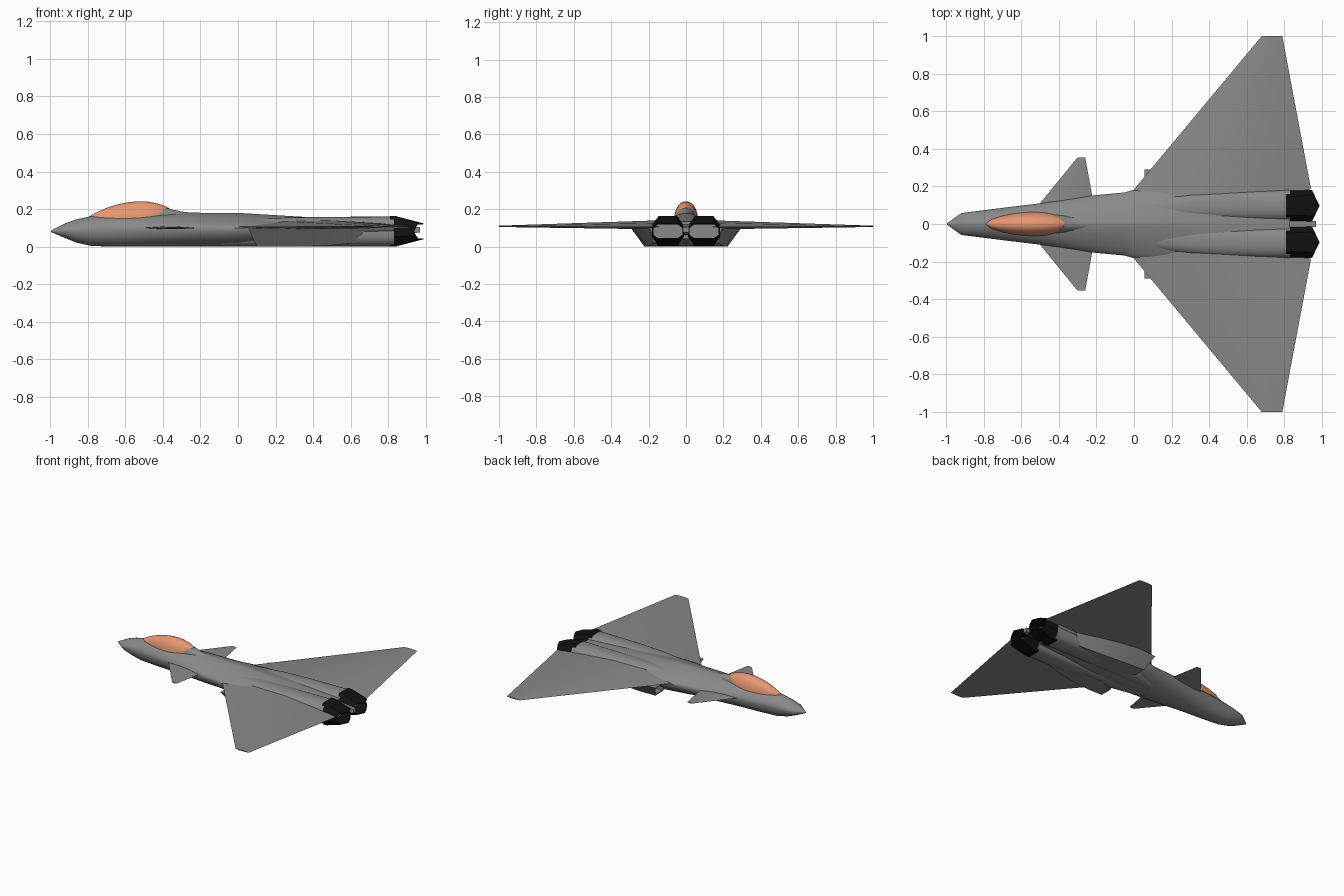
import bpy, bmesh, math


def material(name, r, g, b):
    m = bpy.data.materials.new(name)
    m.diffuse_color = (r, g, b, 1)
    return m


GREY = material("airframe grey", 0.25, 0.25, 0.25)
AMBER = material("canopy amber", 0.80, 0.31, 0.17)
BLACK = material("nozzle black", 0.006, 0.006, 0.006)


def loft(name, rings, mats, cap_mat=0, mirror=False, angle=30):
    """Skin equal-length rings of points, cap both ends."""
    bm = bmesh.new()
    vs = [[bm.verts.new(p) for p in r] for r in rings]
    n = len(rings[0])
    for a, b in zip(vs, vs[1:]):
        for i in range(n):
            j = (i + 1) % n
            bm.faces.new((a[i], a[j], b[j], b[i]))
    for r in (vs[0], vs[-1]):
        bm.faces.new(r).material_index = cap_mat
    bmesh.ops.remove_doubles(bm, verts=bm.verts, dist=1e-5)
    bmesh.ops.recalc_face_normals(bm, faces=bm.faces)
    me = bpy.data.meshes.new(name)
    bm.to_mesh(me)
    bm.free()
    for m in mats:
        me.materials.append(m)
    ob = bpy.data.objects.new(name, me)
    bpy.context.collection.objects.link(ob)
    if mirror:
        mod = ob.modifiers.new("mirror", 'MIRROR')
        mod.use_axis = (False, True, False)
        mod.use_clip = False
        mod.use_mirror_merge = False
    bpy.ops.object.select_all(action='DESELECT')
    ob.select_set(True)
    bpy.context.view_layer.objects.active = ob
    bpy.ops.object.shade_smooth_by_angle(angle=math.radians(angle))
    return ob


def oval(x, yc, zc, w, up, down, pu=1.0, pd=1.0, n=32):
    """Cross-section with separate upper and lower bulge; p > 1 pinches the sides."""
    pts = []
    for i in range(n):
        a = 2 * math.pi * i / n
        c, s = math.cos(a), math.sin(a)
        p, h = (pu, up) if s >= 0 else (pd, down)
        pts.append((x, yc + w * math.copysign(abs(c) ** p, c),
                    zc + h * math.copysign(abs(s) ** p, s)))
    return pts


# Fuselage: x, chine half width, chine z, top z, bottom z, upper pinch
stations = [
    (-0.995, 0.004, 0.082, 0.086, 0.078, 1.1), (-0.92, 0.058, 0.087, 0.125, 0.046, 1.2),
    (-0.86, 0.066, 0.09, 0.146, 0.022, 1.2), (-0.78, 0.076, 0.092, 0.163, 0.004, 1.2),
    (-0.65, 0.092, 0.096, 0.172, 0, 1.2), (-0.5, 0.11, 0.1, 0.178, 0, 1.25),
    (-0.35, 0.133, 0.1, 0.181, 0, 1.3), (-0.22, 0.152, 0.1, 0.181, 0, 1.4),
    (-0.05, 0.168, 0.1, 0.18, 0, 1.5), (0.0, 0.182, 0.1, 0.18, 0, 1.5),
    (0.2, 0.195, 0.105, 0.168, 0.004, 1.5), (0.4, 0.2, 0.108, 0.156, 0.015, 1.4),
    (0.6, 0.2, 0.11, 0.145, 0.03, 1.3), (0.83, 0.2, 0.11, 0.135, 0.04, 1.2)]
loft("fuselage", [oval(x, 0, zc, w, t - zc, zc - b, p, 1.0)
                  for x, w, zc, t, b, p in stations], [GREY], angle=40)

# Engine nacelles
loft("engine_nacelles", [oval(x, y, 0.081, w, u, 0.08, 0.8, 0.75) for x, y, w, u in
     [(-0.1, 0.05, 0.05, 0.06), (0.1, 0.075, 0.07, 0.07), (0.3, 0.09, 0.08, 0.076),
      (0.5, 0.097, 0.086, 0.078), (0.83, 0.098, 0.088, 0.08)]], [GREY], mirror=True, angle=40)

# Canopy and the fairing behind it: x, half width, base z, top z
loft("canopy", [oval(x, 0, b, w, t - b, 0.01, 0.95, 1.0) for x, w, b, t in
     [(-0.79, 0.003, 0.155, 0.163), (-0.76, 0.025, 0.15, 0.18), (-0.7, 0.044, 0.142, 0.207),
      (-0.64, 0.056, 0.137, 0.226), (-0.58, 0.063, 0.134, 0.238), (-0.52, 0.065, 0.134, 0.242),
      (-0.47, 0.061, 0.137, 0.239), (-0.43, 0.052, 0.148, 0.23), (-0.4, 0.04, 0.168, 0.221),
      (-0.37, 0.012, 0.2, 0.208)]], [AMBER], angle=60)
loft("canopy_fairing", [oval(x, 0, 0.13, w, t - 0.13, 0.02) for x, w, t in
     [(-0.5, 0.05, 0.22), (-0.42, 0.053, 0.222), (-0.38, 0.052, 0.209), (-0.35, 0.05, 0.198),
      (-0.3, 0.046, 0.187), (-0.24, 0.04, 0.181), (-0.1, 0.03, 0.178)]], [GREY], angle=60)


def blade(y, le, te, z, up, down):
    """Thin wing section from leading to trailing edge."""
    c = te - le
    return [(le, y, z), (le + 0.3 * c, y, z + 0.85 * up), (le + 0.55 * c, y, z + up),
            (le + 0.8 * c, y, z + 0.6 * up), (te, y, z),
            (le + 0.7 * c, y, z - down), (le + 0.3 * c, y, z - down)]


# Delta wings and canards
loft("delta_wings", [blade(0.08, -0.08, 0.82, 0.105, 0.036, 0.012),
                     blade(0.19, 0.005, 0.942, 0.105, 0.034, 0.012),
                     blade(1.0, 0.68, 0.79, 0.108, 0.004, 0.003)],
     [GREY], mirror=True, angle=25)
loft("canards", [blade(0.08, -0.525, -0.21, 0.1, 0.009, 0.007),
                 blade(0.355, -0.3, -0.26, 0.1, 0.003, 0.003)], [GREY], mirror=True)


# Air intakes under the wing roots: hollow mouth, then tapering duct
def duct(x0, x1, inner, ob, ot, zb, zt):
    return [(x0, inner, zt), (x0, ot, zt), (x1, ob, zb), (x1, inner, zb)]


loft("air_intakes", [duct(0.25, 0.25, 0.14, 0.21, 0.265, 0.012, 0.085),
                     duct(0.06, 0.1, 0.14, 0.215, 0.278, 0.009, 0.088),
                     duct(0.055, 0.1, 0.13, 0.222, 0.29, 0.002, 0.096),
                     duct(0.2, 0.22, 0.08, 0.222, 0.295, 0.0, 0.1),
                     duct(0.35, 0.35, 0.08, 0.212, 0.285, 0.0, 0.1),
                     duct(0.5, 0.5, 0.08, 0.19, 0.25, 0.008, 0.1),
                     duct(0.68, 0.64, 0.08, 0.165, 0.2, 0.022, 0.1)],
     [GREY], mirror=True, angle=25)


# Vectoring nozzles: chamfered tubes with pointed flaps and a grey core
def nozzle_ring(x, w, flat, side, h, rake):
    quarter = [(w, 0), (w, side), (flat, h), (0, h), (-flat, h), (-w, side)]
    ring = quarter + [(-y, -z) for y, z in quarter]
    return [(x + rake * (1 - abs(y) / w) + (rake * 0.25 if z else 0), 0.097 + y, 0.082 + z)
            for y, z in ring]


loft("engine_nozzles", [nozzle_ring(0.81, 0.086, 0.05, 0.028, 0.081, 0),
                        nozzle_ring(0.84, 0.086, 0.05, 0.028, 0.081, 0),
                        nozzle_ring(0.938, 0.084, 0.055, 0.022, 0.042, 0.04),
                        nozzle_ring(0.935, 0.078, 0.052, 0.018, 0.037, 0.04),
                        nozzle_ring(0.88, 0.078, 0.052, 0.026, 0.04, 0)],
     [BLACK, GREY], cap_mat=1, mirror=True, angle=20)

# Tail sting between the nozzles
loft("tail_sting", [[(x, -w, 0.09 - h), (x, w, 0.09 - h), (x, w, 0.09 + h), (x, -w, 0.09 + h)]
                    for x, w, h in [(0.8, 0.018, 0.03), (0.97, 0.015, 0.014)]], [GREY])
